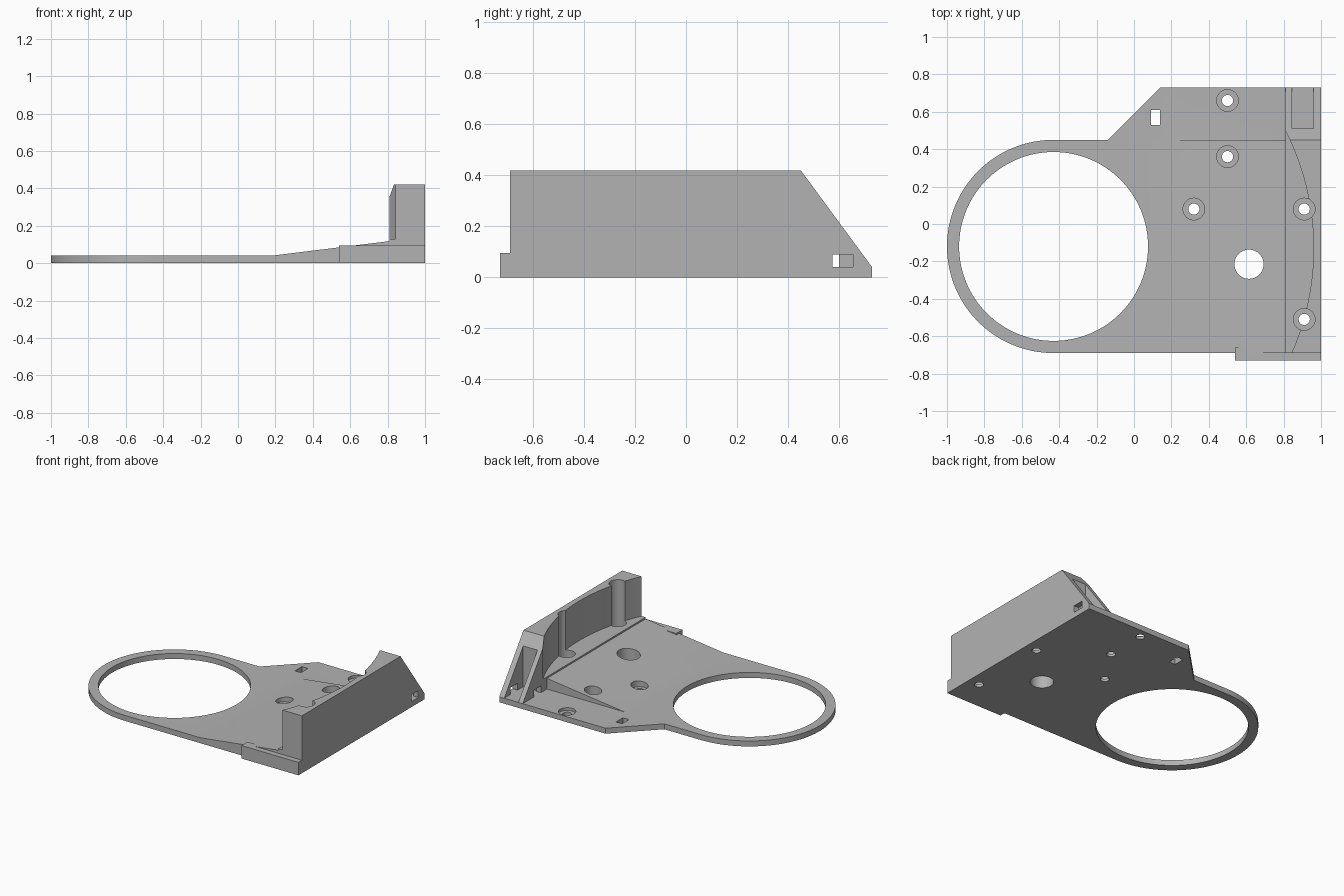
import bpy, bmesh, math
from mathutils import Vector

if "Cube" in bpy.data.objects:
    bpy.data.objects.remove(bpy.data.objects["Cube"])

grey = bpy.data.materials.new("light grey plastic")
grey.diffuse_color = (0.45, 0.45, 0.45, 1)
grey.use_nodes = True
grey.node_tree.nodes["Principled BSDF"].inputs["Base Color"].default_value = grey.diffuse_color


def prism(name, points, direction):
    """Extrude a flat polygon of 3D points along a direction."""
    bm = bmesh.new()
    face = bm.faces.new([bm.verts.new(p) for p in points])
    ext = bmesh.ops.extrude_face_region(bm, geom=[face])
    verts = [g for g in ext["geom"] if isinstance(g, bmesh.types.BMVert)]
    bmesh.ops.translate(bm, verts=verts, vec=Vector(direction))
    bmesh.ops.recalc_face_normals(bm, faces=bm.faces)
    mesh = bpy.data.meshes.new(name)
    bm.to_mesh(mesh)
    bm.free()
    mesh.materials.append(grey)
    obj = bpy.data.objects.new(name, mesh)
    bpy.context.collection.objects.link(obj)
    return obj


def box(name, x0, x1, y0, y1, z0, z1):
    pts = [(x0, y0, z0), (x1, y0, z0), (x1, y1, z0), (x0, y1, z0)]
    return prism(name, pts, (0, 0, z1 - z0))


def arc(cx, cy, r, a0, a1, n, z):
    angles = [math.radians(a0 + (a1 - a0) * i / n) for i in range(n + 1)]
    return [(cx + r * math.cos(a), cy + r * math.sin(a), z) for a in angles]


def cylinder(name, cx, cy, r, z0, z1, n=48):
    return prism(name, arc(cx, cy, r, 0, 360, n, z0)[:-1], (0, 0, z1 - z0))


def combine(target, other, operation):
    """Apply one boolean, then discard the helper."""
    mod = target.modifiers.new("cut", "BOOLEAN")
    mod.operation, mod.object, mod.solver = operation, other, "EXACT"
    bpy.context.view_layer.update()
    deps = bpy.context.evaluated_depsgraph_get()
    mesh = bpy.data.meshes.new_from_object(target.evaluated_get(deps))
    target.modifiers.clear()
    target.data = mesh
    bpy.data.objects.remove(other)


# Flat plate with a rounded ring end and an angled rear shoulder
RX, RY, T = -0.43, -0.12, 0.04
outline = arc(RX, RY, 0.57, 90, 270, 64, 0)
outline += [(1, -0.69, 0), (1, 0.73, 0), (0.14, 0.73, 0), (-0.14, 0.45, 0)]
body = prism("mounting_bracket", outline, (0, 0, T))

# Ramp rising to the wall
ramp = [(0.18, -0.69, 0), (0.9, -0.69, 0), (0.9, -0.69, 0.118),
        (0.81, -0.69, 0.118), (0.18, -0.69, T)]
combine(body, prism("ramp", ramp, (0, 1.14, 0)), "UNION")

# Upright wall with a sloping rear end
wall = [(0.81, -0.69, 0), (0.81, 0.73, 0), (0.81, 0.73, T),
        (0.81, 0.45, 0.42), (0.81, -0.69, 0.42)]
combine(body, prism("wall", wall, (0.19, 0, 0)), "UNION")

# Low tab along the front edge
combine(body, box("front_tab", 0.54, 1, -0.73, -0.66, 0, 0.095), "UNION")

# Large ring opening, concave wall face and cable hole
cutters = [
    cylinder("ring_opening", RX, RY, 0.505, -0.1, 0.3, 128),
    cylinder("concave_face", -0.43, -0.13, 1.39, 0.13, 0.6, 256),
    cylinder("cable_hole", 0.615, -0.215, 0.078, -0.1, 0.3),
    # Rear pocket between two ribs, rib slots and plate slot
    box("rear_pocket", 0.845, 0.96, 0.51, 0.8, T, 0.6),
    box("outer_rib_slot", 0.94, 1.1, 0.575, 0.655, T, 0.09),
    box("inner_rib_slot", 0.7, 0.86, 0.52, 0.6, T, 0.09),
    box("plate_slot", 0.09, 0.14, 0.53, 0.61, -0.1, 0.2),
]
# Screw holes with wide recesses for the heads
for x, y in [(0.5, 0.66), (0.5, 0.36), (0.32, 0.08), (0.91, 0.08), (0.91, -0.51)]:
    cutters.append(cylinder("screw_recess", x, y, 0.058, 0.02, 0.6))
    cutters.append(cylinder("screw_hole", x, y, 0.03, -0.1, 0.3, 32))
for cutter in cutters:
    combine(body, cutter, "DIFFERENCE")

# Smooth the round faces, keep the edges crisp
bpy.context.view_layer.objects.active = body
body.select_set(True)
bpy.ops.object.shade_smooth_by_angle(angle=math.radians(20))
